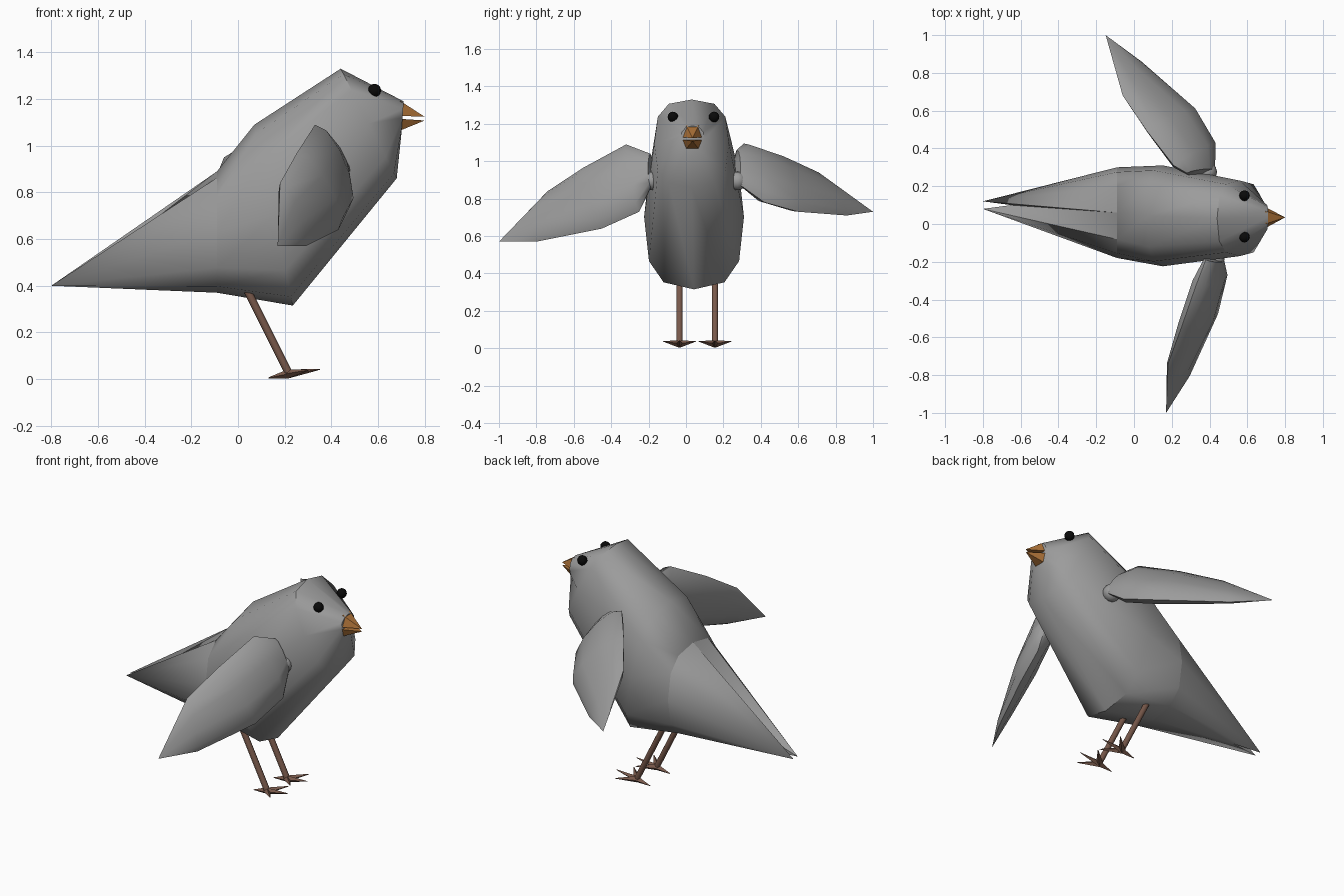
import bpy, bmesh, math
from mathutils import Vector

if "Cube" in bpy.data.objects:
    bpy.data.objects.remove(bpy.data.objects["Cube"])


def material(name, color):
    m = bpy.data.materials.new(name)
    m.diffuse_color = (*color, 1)
    m.use_nodes = True
    m.node_tree.nodes["Principled BSDF"].inputs["Base Color"].default_value = m.diffuse_color
    return m


GREY = material("feather grey", (0.33, 0.33, 0.33))
ORANGE = material("beak orange", (0.42, 0.17, 0.04))
BROWN = material("leg brown", (0.19, 0.10, 0.07))
BLACK = material("eye black", (0.003, 0.003, 0.003))


def finish(name, bm, mat, angle=None):
    bmesh.ops.remove_doubles(bm, verts=bm.verts, dist=0.0005)
    bmesh.ops.recalc_face_normals(bm, faces=bm.faces)
    me = bpy.data.meshes.new(name)
    bm.to_mesh(me)
    bm.free()
    ob = bpy.data.objects.new(name, me)
    bpy.context.collection.objects.link(ob)
    me.materials.append(mat)
    if angle:
        bpy.ops.object.select_all(action='DESELECT')
        ob.select_set(True)
        bpy.context.view_layer.objects.active = ob
        bpy.ops.object.shade_smooth_by_angle(angle=math.radians(angle))
    return ob


def loft(name, rings, mat, angle=None):
    """Skin a list of equally long vertex rings and cap both ends."""
    bm = bmesh.new()
    vs = [[bm.verts.new(p) for p in r] for r in rings]
    n = len(rings[0])
    for a, b in zip(vs, vs[1:]):
        for i in range(n):
            j = (i + 1) % n
            bm.faces.new((a[i], a[j], b[j], b[i]))
    bm.faces.new(vs[0])
    bm.faces.new(vs[-1])
    return finish(name, bm, mat, angle)


def power(v, n):
    return math.copysign(abs(v) ** (2 / n), v)


def body_ring(top, bottom, half, cy, n=2.6, sides=12):
    """Rounded-box ring spanning a top and a bottom point (x, z)."""
    ring = []
    for i in range(sides):
        a = math.tau * i / sides
        k = 0.5 + 0.5 * power(math.cos(a), n)
        ring.append(Vector((bottom[0] + (top[0] - bottom[0]) * k,
                            cy + half * power(math.sin(a), n),
                            bottom[1] + (top[1] - bottom[1]) * k)))
    return ring


# Body and head
loft("body", [
    body_ring((-0.09, 0.89), (-0.09, 0.37), 0.24, 0.06),
    body_ring((0.07, 1.09), (0.235, 0.315), 0.267, 0.043, 2.8),
    body_ring((0.44, 1.33), (0.68, 0.86), 0.2, 0.03, 2.8),
    body_ring((0.71, 1.19), (0.70, 1.05), 0.065, 0.035, 2.2),
], GREY, 50)

# Tail with a forked tip
root = body_ring((-0.09, 0.89), (-0.09, 0.37), 0.24, 0.06)
tip = []
for i, p in enumerate(root):
    if i == 0:
        tip.append(Vector((-0.65, 0.10, 0.46)))
    elif i == 6:
        tip.append(Vector((-0.62, 0.10, 0.40)))
    else:
        tip.append(Vector((-0.8, 0.12 if i < 6 else 0.08, 0.40)))
bm = bmesh.new()
rv = [bm.verts.new(p) for p in root]
tv = [bm.verts.new(p) for p in tip]
for i in range(12):
    j = (i + 1) % 12
    bm.faces.new((rv[i], rv[j], tv[j]))
    bm.faces.new((rv[i], tv[j], tv[i]))
bm.faces.new((tv[0], tv[1], tv[6]))
bm.faces.new((tv[0], tv[6], tv[7]))
bmesh.ops.dissolve_degenerate(bm, edges=bm.edges, dist=0.0005)
finish("tail", bm, GREY, 50)


# Wings: each section runs from trailing edge to leading edge with a thickness
def wing(name, sections, tip):
    rings = []
    for k, (q, p, t) in enumerate(sections):
        q, p = Vector(q), Vector(p)
        mids = [(Vector(s[0]) + Vector(s[1])) / 2 for s in sections] + [Vector(tip)]
        span = mids[k + 1] - mids[max(k - 1, 0)]
        nrm = (p - q).cross(span).normalized()
        ring = []
        for i in range(10):
            a = math.tau * i / 10
            ring.append((q + p) / 2 + (p - q) / 2 * math.cos(a)
                        + nrm * (t / 2 * math.sin(a)))
        rings.append(ring)
    rings.append([Vector(tip)] * 10)
    bm = bmesh.new()
    vs = [[bm.verts.new(p) for p in r] for r in rings[:-1]]
    end = bm.verts.new(tip)
    for a, b in zip(vs, vs[1:]):
        for i in range(10):
            bm.faces.new((a[i], a[i - 1], b[i - 1], b[i]))
    for i in range(10):
        bm.faces.new((vs[-1][i], vs[-1][i - 1], end))
    bm.faces.new(vs[0])
    finish(name, bm, GREY, 50)


wing("right_wing", [
    ((0.38, -0.19, 1.04), (0.47, -0.19, 0.86), 0.07),
    ((0.33, -0.32, 1.09), (0.475, -0.25, 0.73), 0.13),
    ((0.25, -0.55, 0.965), (0.43, -0.45, 0.64), 0.13),
    ((0.18, -0.74, 0.84), (0.29, -0.80, 0.57), 0.07),
], (0.17, -1.0, 0.57))
wing("left_wing", [
    ((0.28, 0.27, 1.06), (0.43, 0.28, 0.88), 0.07),
    ((0.21, 0.31, 1.095), (0.43, 0.42, 0.78), 0.13),
    ((0.07, 0.49, 1.03), (0.33, 0.60, 0.73), 0.13),
    ((-0.06, 0.68, 0.95), (0.04, 0.86, 0.71), 0.07),
], (-0.15, 1.0, 0.73))


# Shoulder joints and eyes
def ball(name, loc, r, mat):
    bm = bmesh.new()
    bmesh.ops.create_uvsphere(bm, u_segments=12, v_segments=8, radius=r)
    bmesh.ops.translate(bm, verts=bm.verts, vec=loc)
    finish(name, bm, mat, 60)


ball("right_shoulder", (0.43, -0.185, 0.895), 0.05, GREY)
ball("left_shoulder", (0.39, 0.275, 0.895), 0.05, GREY)
ball("right_eye", (0.585, -0.07, 1.237), 0.028, BLACK)
ball("left_eye", (0.585, 0.15, 1.237), 0.028, BLACK)


# Beak halves: half-hexagon base narrowing to a point
def beak(name, z_wide, z_edge, z_tip):
    bm = bmesh.new()
    base = [bm.verts.new((0.695, y, z)) for y, z in
            ((-0.022, z_wide), (0.0, z_edge), (0.068, z_edge), (0.09, z_wide))]
    point = bm.verts.new((0.8, 0.035, z_tip))
    for i in range(4):
        bm.faces.new((base[i], base[i - 1], point))
    bm.faces.new(base)
    finish(name, bm, ORANGE)


beak("upper_beak", 1.128, 1.192, 1.124)
beak("lower_beak", 1.115, 1.065, 1.108)


# Legs and clawed feet
def spike(name, a, b, ra, rb, sides, angle=None, flat=1.0):
    a, b = Vector(a), Vector(b)
    d = (b - a).normalized()
    side = Vector((0, 0, 1)).cross(d).normalized()
    up = d.cross(side) * flat
    rings = [[c + side * (r * math.cos(math.tau * i / sides))
              + up * (r * math.sin(math.tau * i / sides)) for i in range(sides)]
             for c, r in ((a, ra), (b, rb))]
    loft(name, rings, BROWN, angle)


TOES = {"middle": (0.352, 0, 0.042), "outer": (0.30, 0.088, 0.038),
        "inner": (0.30, -0.088, 0.038), "back": (0.13, 0, 0.005)}
for label, y in (("right", -0.035), ("left", 0.155)):
    spike(label + "_leg", (0.02, y, 0.42), (0.215, y, 0.03), 0.017, 0.017, 8, 60)
    for toe, (tx, ty, tz) in TOES.items():
        spike(f"{label}_{toe}_toe", (0.215, y, 0.022), (tx, y + ty, tz),
              0.02, 0.002, 4, None, 0.95)
